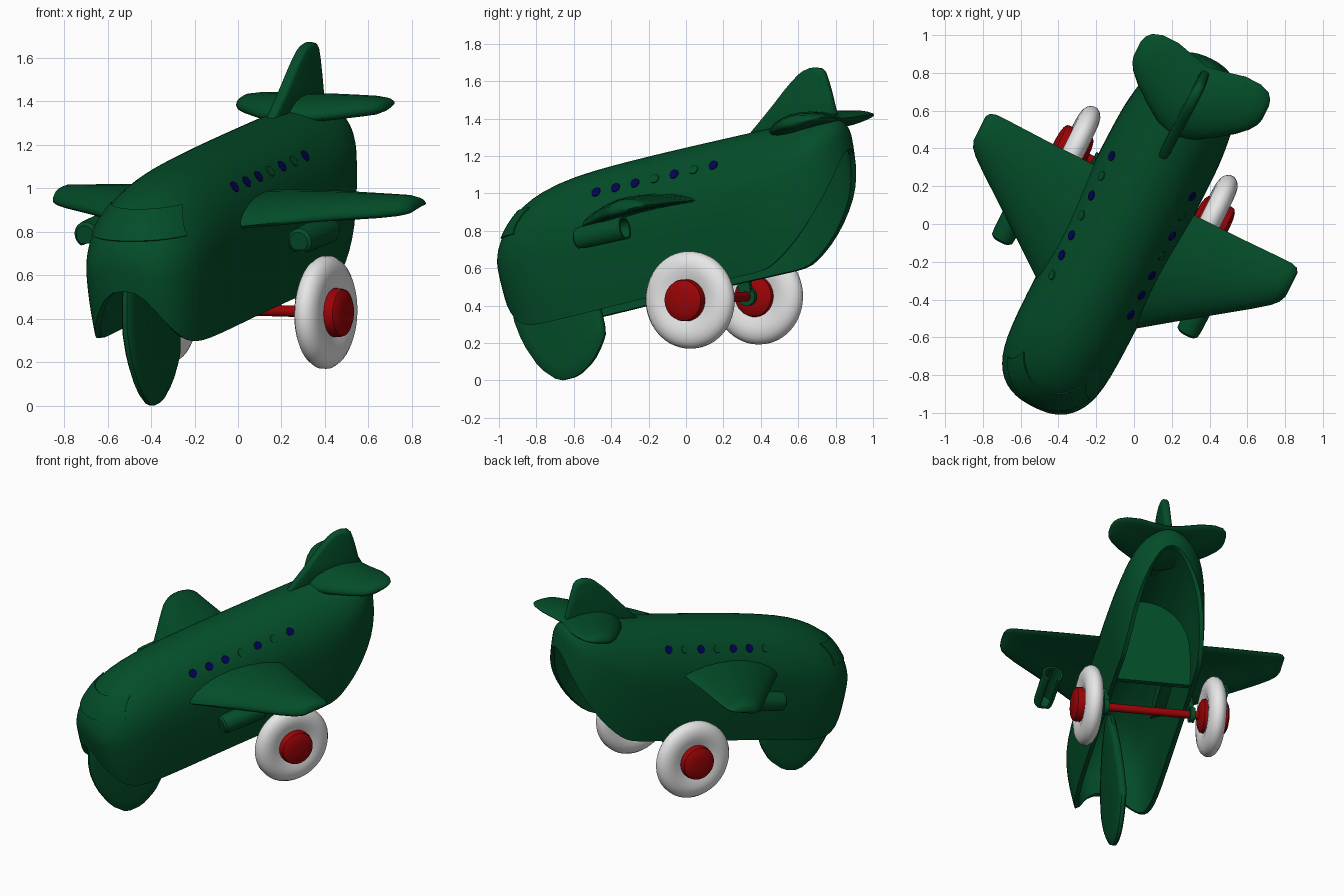
import bpy, bmesh, math
from mathutils import Matrix, Vector
from mathutils.bvhtree import BVHTree

cube = bpy.data.objects.get("Cube")
if cube:
    bpy.data.objects.remove(cube, do_unlink=True)

# Whole toy is built along y, then yawed, pitched and slightly rolled
POSE = (Matrix.Translation((-0.035, 0.018, 0.75))
        @ Matrix.Rotation(math.radians(-27), 4, 'Z')
        @ Matrix.Rotation(math.radians(11.5), 4, 'X')
        @ Matrix.Rotation(math.radians(1.6), 4, 'Y'))


def material(name, r, g, b):
    m = bpy.data.materials.new(name)
    m.use_nodes = True
    m.diffuse_color = (r, g, b, 1)
    bsdf = next(n for n in m.node_tree.nodes if n.type == 'BSDF_PRINCIPLED')
    bsdf.inputs["Base Color"].default_value = (r, g, b, 1)
    bsdf.inputs["Roughness"].default_value = 0.5
    return m


GREEN = material("dark green", 0.001, 0.075, 0.022)
RED = material("red", 0.33, 0.001, 0.002)
WHITE = material("white", 0.8, 0.8, 0.8)
BLUE = material("navy blue", 0.001, 0.001, 0.09)


def finish(name, bm, mat, mods=(), angle=40):
    """Turn a bmesh into a posed, smooth-shaded object with its modifiers applied."""
    bmesh.ops.recalc_face_normals(bm, faces=bm.faces[:])
    me = bpy.data.meshes.new(name)
    bm.to_mesh(me)
    bm.free()
    me.materials.append(mat)
    ob = bpy.data.objects.new(name, me)
    bpy.context.scene.collection.objects.link(ob)
    ob.matrix_world = POSE
    for kind, settings in mods:
        mod = ob.modifiers.new(kind.lower(), kind)
        for key, value in settings.items():
            setattr(mod, key, value)
    bpy.ops.object.select_all(action='DESELECT')
    ob.select_set(True)
    bpy.context.view_layer.objects.active = ob
    bpy.ops.object.convert(target='MESH')
    bpy.ops.object.shade_smooth_by_angle(angle=math.radians(angle))
    return ob


def loft(name, rings, mat, closed=True, caps=(True, True), mods=(), angle=40):
    """Skin a list of equal-length point rings."""
    bm = bmesh.new()
    rows = [[bm.verts.new(p) for p in ring] for ring in rings]
    n = len(rows[0])
    for a, b in zip(rows, rows[1:]):
        for i in range(n if closed else n - 1):
            j = (i + 1) % n
            bm.faces.new((a[i], a[j], b[j], b[i]))
    for use, row in zip(caps, (rows[0], rows[-1])):
        if use:
            bm.faces.new(row)
    return finish(name, bm, mat, mods, angle)


def box(name, center, size, mat, mods=()):
    bm = bmesh.new()
    bmesh.ops.create_cube(bm, size=1, matrix=Matrix.Translation(center)
                          @ Matrix.Diagonal((*size, 1)))
    return finish(name, bm, mat, mods)


MIRROR = ('MIRROR', {})


# Fuselage: open-bottomed shell, with a notch under the nose and an open tail
def section(y, w, top, bottom):
    mid = bottom + 0.53 * (top - bottom)
    low = [(w * (1 - 0.1 * (1 - k / 3) ** 2), bottom + (mid - bottom) * k / 3)
           for k in range(3)]
    arc = [(w * math.cos(math.pi * i / 14), mid + (top - mid) * math.sin(math.pi * i / 14))
           for i in range(15)]
    pts = low + arc + [(-x, z) for x, z in reversed(low)]
    return [(x, y, z) for x, z in pts]


stations = [
    (-1.105, .08, .13, .0), (-1.085, .155, .195, -.09), (-1.04, .215, .262, -.18),
    (-.98, .255, .328, -.25), (-.9, .283, .385, -.278), (-.78, .298, .435, -.28),
    (-.6, .302, .47, -.278), (-.35, .302, .485, -.273), (0, .302, .49, -.27),
    (.3, .302, .49, -.27), (.48, .3, .49, -.272), (.56, .295, .49, -.265),
    (.65, .285, .488, -.215), (.76, .268, .485, -.135), (.87, .238, .48, -.02),
    (.95, .195, .47, .085), (1.01, .125, .455, .2), (1.045, .05, .42, .29)]
fuselage = loft("fuselage", [section(*s) for s in stations], GREEN, closed=False,
                mods=[('SUBSURF', {"levels": 1}),
                      ('SOLIDIFY', {"thickness": 0.028, "offset": -1})])
loft("bulkhead", [section(y, .285, .475, -.22) for y in (.25, .28)], GREEN)
skin = BVHTree.FromObject(fuselage, bpy.context.evaluated_depsgraph_get())

# Windscreen panel hugging the nose
rows = []
for j in range(5):
    z, half = 0.222 + 0.031 * j, 0.24 - 0.015 * j
    row = []
    for i in range(17):
        hit, normal, _, _ = skin.ray_cast(Vector((half * (i / 8 - 1), -2, z)), Vector((0, 1, 0)))
        row.append(hit + normal * 0.004)
    rows.append(row)
loft("windscreen", rows, GREEN, closed=False, caps=(False, False),
     mods=[('SOLIDIFY', {"thickness": 0.008, "offset": 0})])

# Cabin windows, some left in body colour
for side, label, pattern in ((1, "left", "BBBGBGB"), (-1, "right", "GBBGBGB")):
    for k, colour in enumerate(pattern):
        hit, normal, _, _ = skin.ray_cast(Vector((side * 2, -.376 + .12 * k, .345)),
                                          Vector((-side, 0, 0)))
        bm = bmesh.new()
        turn = normal.to_track_quat('Z', 'Y').to_matrix().to_4x4()
        bmesh.ops.create_cone(bm, cap_ends=True, segments=20, radius1=.028, radius2=.026,
                              depth=.009, matrix=Matrix.Translation(hit) @ turn)
        finish(f"{label}_window_{k + 1}", bm, BLUE if colour == "B" else GREEN)


# Wings and tailplane: lofted aerofoils, mirrored
def aerofoil(x, front, back, z, thick, camber):
    ring = []
    for i in range(20):
        a = 2 * math.pi * i / 20
        f = (1 - math.cos(a)) / 2
        ring.append((x, front + (back - front) * f,
                     z + thick / 2 * math.sin(a) * (1.25 - 0.6 * f) + camber * 4 * f * (1 - f)))
    return ring


loft("wings", [aerofoil(*s) for s in (
    (.2, -.53, .225, .185, .1, .05), (.28, -.475, .225, .18, .1, .048),
    (.55, -.27, .225, .178, .095, .036), (.8, -.085, .228, .17, .085, .025),
    (.875, -.025, .228, .17, .078, .02), (.908, .012, .218, .17, .062, .015),
    (.924, .05, .195, .17, .03, .01))], GREEN, mods=[MIRROR], angle=60)
loft("tailplane", [aerofoil(*s) for s in (
    (0, .6, 1.03, .455, .1, .03), (.1, .64, 1.05, .455, .1, .026),
    (.2, .705, 1.075, .458, .09, .016), (.29, .775, 1.075, .46, .08, .01),
    (.345, .83, 1.055, .46, .068, .006), (.37, .87, 1.025, .46, .045, .003),
    (.38, .905, .99, .46, .02, 0))], GREEN, mods=[MIRROR], angle=60)


# Fin and keel: upright blades with thinned edges
def blade(name, outline, thick):
    smooth = []
    for (y0, z0), (y1, z1) in zip(outline, outline[1:] + outline[:1]):
        smooth += [(y0 * .8 + y1 * .2, z0 * .8 + z1 * .2), (y0 * .2 + y1 * .8, z0 * .2 + z1 * .8)]
    cy = sum(p[0] for p in smooth) / len(smooth)
    cz = sum(p[1] for p in smooth) / len(smooth)
    rings = [[(x * thick / 2, cy + (y - cy) * s, cz + (z - cz) * s) for y, z in smooth]
             for x, s in ((-1, .82), (-.8, .95), (-.4, 1), (.4, 1), (.8, .95), (1, .82))]
    return loft(name, rings, GREEN, angle=50)


blade("tail_fin", [(.44, .455), (.625, .587), (.76, .69), (.85, .745), (.92, .757),
                   (.985, .735), (1.0, .64), (1.01, .44)], .055)
# The keel carries on up inside the nose
blade("nose_keel", [(-1.09, .01), (-1.12, -.19), (-1.09, -.34), (-1.02, -.49), (-.92, -.583),
                    (-.806, -.58), (-.7, -.52), (-.63, -.44), (-.595, -.38), (-.6, -.2),
                    (-.64, .1), (-.72, .39), (-.84, .38), (-.97, .24)], .055)

# Engine pods: hollow, slotted along the bottom, hung under the wings
pod = []
for y, r in ((-.385, .045), (-.372, .06), (-.34, .063), (-.09, .066)):
    pod.append([(.55 + r * math.cos(a), y, .098 + r * math.sin(a))
                for a in (math.radians(-60 + 15 * i) for i in range(21))])
loft("engine_pods", pod, GREEN, closed=False, caps=(True, False),
     mods=[('SOLIDIFY', {"thickness": 0.014, "offset": -1}), MIRROR])
box("engine_pylons", (.55, -.16, .175), (.03, .11, .06), GREEN, [MIRROR])


# Wheels, hubs, axle and its hangers: turned about the axle line
def turned(name, profile, x0, mat):
    angles = [2 * math.pi * i / 56 for i in range(56)]
    rings = [[(x0 + x, .135 + r * math.cos(a), -.343 + r * math.sin(a)) for a in angles]
             for x, r in profile]
    return loft(name, rings, mat)


def both_ways(half):
    return half + [(-x, r) for x, r in reversed(half)]


tire = both_ways([(-.035, .08), (-.048, .12), (-.057, .16), (-.058, .19), (-.051, .222),
                  (-.036, .245), (-.013, .26)])
hub = both_ways([(-.098, .02), (-.095, .06), (-.088, .09), (-.077, .108), (-.06, .112)])
for side, label in ((1, "left"), (-1, "right")):
    x = side * .407 - .008
    turned(label + "_tire", tire, x, WHITE)
    turned(label + "_hub", hub, x + side * .012, RED)
    turned(label + "_axle_ring", [(-.016, .05), (.016, .05)], side * .285, GREEN)
turned("axle", [(-.4, .026), (.4, .026)], -.008, RED)
box("axle_straps", (.278, .135, -.27), (.03, .07, .11), GREEN, [MIRROR])
